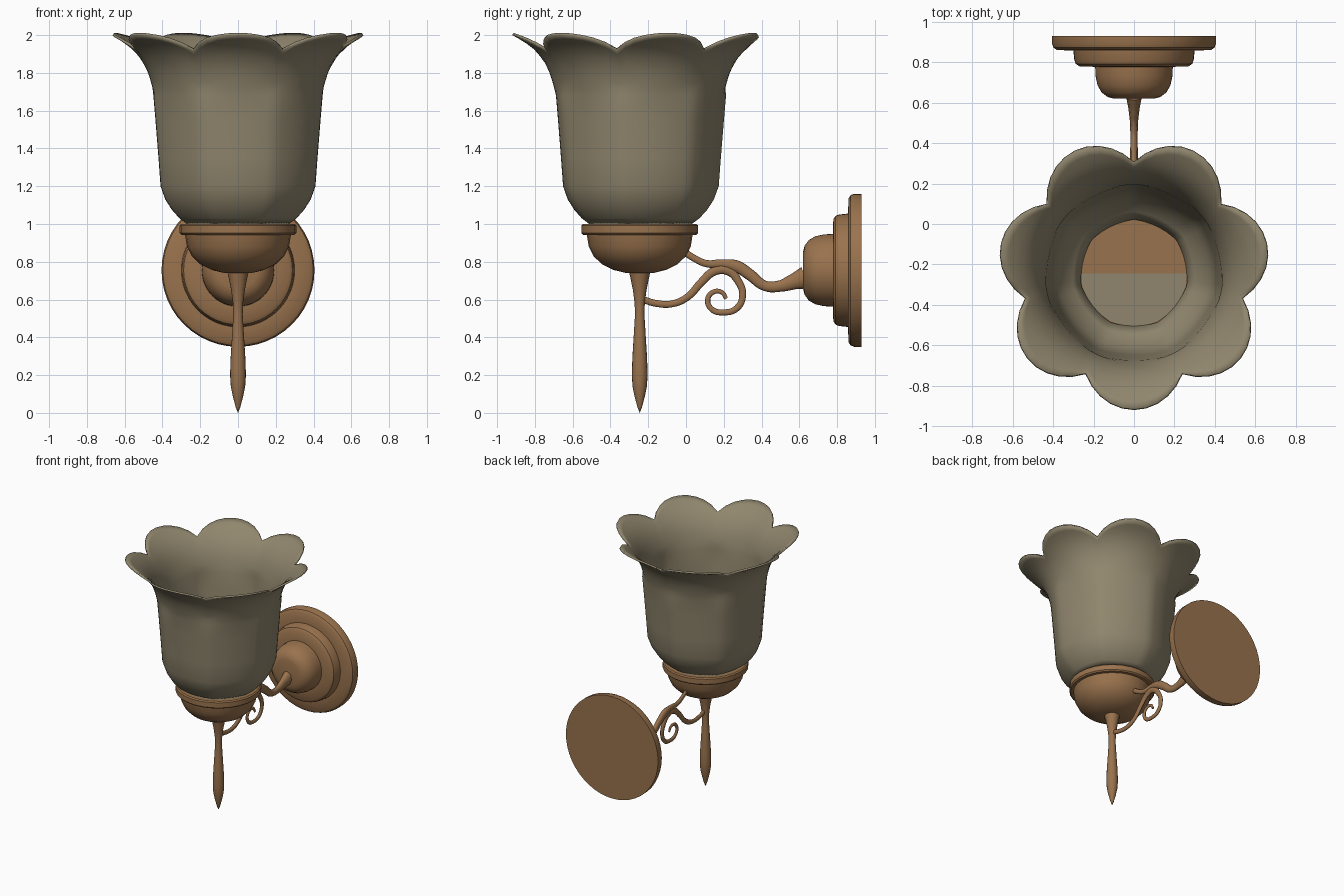
import bpy, bmesh
from math import pi, sin, cos, radians

if "Cube" in bpy.data.objects:
    bpy.data.objects.remove(bpy.data.objects["Cube"], do_unlink=True)


def material(name, rgb):
    m = bpy.data.materials.new(name)
    m.use_nodes = True
    m.diffuse_color = (*rgb, 1)
    m.node_tree.nodes["Principled BSDF"].inputs["Base Color"].default_value = (*rgb, 1)
    return m


bronze = material("warm bronze", (0.32, 0.17, 0.075))
glass = material("smoky glass", (0.28, 0.24, 0.155))
AXIS = -0.245        # y of the lamp's vertical axis
PETALS = 7


def add_object(name, data, mat, loc=(0, 0, 0)):
    ob = bpy.data.objects.new(name, data)
    bpy.context.collection.objects.link(ob)
    ob.location = loc
    data.materials.append(mat)
    return ob


def smooth(ob, angle=35):
    bpy.ops.object.select_all(action='DESELECT')
    ob.select_set(True)
    bpy.context.view_layer.objects.active = ob
    bpy.ops.object.shade_smooth_by_angle(angle=radians(angle))


def skin_rings(name, rings, mat, loc):
    """Join equal rings of points, listed from bottom to top."""
    n = len(rings[0])
    verts = [p for ring in rings for p in ring]
    faces = [(j * n + i, j * n + (i + 1) % n, (j + 1) * n + (i + 1) % n, (j + 1) * n + i)
             for j in range(len(rings) - 1) for i in range(n)]
    me = bpy.data.meshes.new(name)
    me.from_pydata(verts, [], faces)
    return add_object(name, me, mat, loc)


def lathe(name, profile, sides, loc):
    """Turn (radius, height) points around z; pole rings collapse to a point."""
    rings = [[(r * cos(2 * pi * i / sides), r * sin(2 * pi * i / sides), z)
              for i in range(sides)] for r, z in profile]
    ob = skin_rings(name, rings, bronze, loc)
    bm = bmesh.new()
    bm.from_mesh(ob.data)
    bmesh.ops.remove_doubles(bm, verts=bm.verts, dist=1e-5)
    bmesh.ops.recalc_face_normals(bm, faces=bm.faces)
    bm.to_mesh(ob.data)
    bm.free()
    smooth(ob)
    return ob


# Stepped wall plate, turned to face the front
plate = lathe("wall_plate", [
    (0, 0), (.405, 0), (.405, .04), (.398, .058), (.38, .07), (.3, .072),
    (.295, .12), (.288, .138), (.27, .15), (.192, .153), (.19, .2), (.18, .245),
    (.16, .28), (.13, .302), (.1, .31), (0, .31)], 48, (0, .93, .755))
plate.rotation_euler.x = pi / 2

# Cup that holds the shade
lathe("shade_cup", [
    (0, .74), (.07, .74), (.14, .757), (.2, .787), (.245, .83), (.27, .88),
    (.28, .942), (.3, .943), (.309, .952), (.309, .992), (.3, 1), (.2, 1),
    (.2, .99), (0, .99)], 28, (0, AXIS, 0))

# Drop finial under the cup
lathe("finial", [
    (0, 0), (.012, .03), (.028, .09), (.038, .14), (.042, .2), (.039, .29),
    (.031, .42), (.025, .52), (.027, .58), (.036, .65), (.048, .71), (.056, .745),
    (0, .745)], 16, (0, AXIS, 0))

# Flower shade: straight bell with a flare trimmed into petals
body = [(.27, 1), (.31, 1.03), (.35, 1.075), (.385, 1.13), (.41, 1.2), (.421, 1.35),
        (.437, 1.55), (.448, 1.68)]
flare = [(.453, 1.72), (.472, 1.79), (.505, 1.86), (.553, 1.92), (.612, 1.965), (.675, 2)]


def along(points, t):
    s = min(t, .9999) * (len(points) - 1)
    k = int(s)
    f = s - k
    return [a + (b - a) * f for a, b in zip(points[k], points[k + 1])]


STEPS = 10
columns = PETALS * STEPS
rows = 9
rings = [[] for _ in range(len(body) + rows)]
for i in range(columns):
    ang = -pi / 2 + 2 * pi * i / columns
    phase = (i % STEPS) / STEPS * 2
    phi = phase if phase <= 1 else phase - 2       # 0 at a petal tip, 1 at a notch
    reach = .6 + .4 * (1 - phi ** 2)
    line = [(r * (.99 + .03 * phi ** 2), z) for r, z in body]
    line += [along(flare, reach * j / (rows - 1)) for j in range(rows)]
    for ring, (r, z) in zip(rings, line):
        ring.append((r * cos(ang), r * sin(ang), z))
shade = skin_rings("glass_shade", rings, glass, (0, AXIS, 0))
wall = shade.modifiers.new("wall", 'SOLIDIFY')
wall.thickness = .014
wall.offset = -1
smooth(shade, 40)

# Shade floor, bronze on the half near the wall
bm = bmesh.new()
bmesh.ops.create_circle(bm, cap_ends=True, cap_tris=True, segments=28, radius=.262)
me = bpy.data.meshes.new("shade_floor")
bm.to_mesh(me)
bm.free()
floor = add_object("shade_floor", me, glass, (0, AXIS, 1.004))
me.materials.append(bronze)
for p in me.polygons:
    p.material_index = int(p.center.y > 0)


def strand(name, points):
    """Tapered bar through (y, z, radius) points, thinner from side to side."""
    cu = bpy.data.curves.new(name, 'CURVE')
    cu.dimensions = '3D'
    cu.bevel_depth = 1
    cu.bevel_resolution = 2
    cu.resolution_u = 6
    cu.use_fill_caps = True
    sp = cu.splines.new('BEZIER')
    sp.bezier_points.add(len(points) - 1)
    for bp, (y, z, r) in zip(sp.bezier_points, points):
        bp.co = (0, y, z)
        bp.radius = r
        bp.handle_left_type = bp.handle_right_type = 'AUTO'
    ob = add_object(name, cu, bronze)
    ob.scale.x = .65
    bpy.ops.object.select_all(action='DESELECT')
    ob.select_set(True)
    bpy.context.view_layer.objects.active = ob
    bpy.ops.object.convert(target='MESH')
    smooth(bpy.context.view_layer.objects.active, 50)


# Wavy arm from the wall plate to the cup
strand("main_arm", [
    (.63, .715, .06), (.57, .695, .042), (.5, .672, .03), (.42, .672, .027),
    (.34, .73, .03), (.27, .775, .032), (.19, .79, .023), (.11, .79, .019),
    (.05, .815, .018), (-.02, .86, .018)])

# Lower arm from the finial, curling into a scroll
strand("scroll_arm", [
    (-.24, .605, .018), (-.16, .58, .018), (-.07, .578, .018), (.01, .615, .019),
    (.08, .69, .021), (.15, .75, .023), (.22, .755, .026), (.275, .7, .02),
    (.3, .625, .018), (.27, .555, .017), (.2, .532, .016), (.135, .55, .015),
    (.115, .6, .014), (.145, .64, .013), (.19, .638, .012), (.213, .605, .01)])
